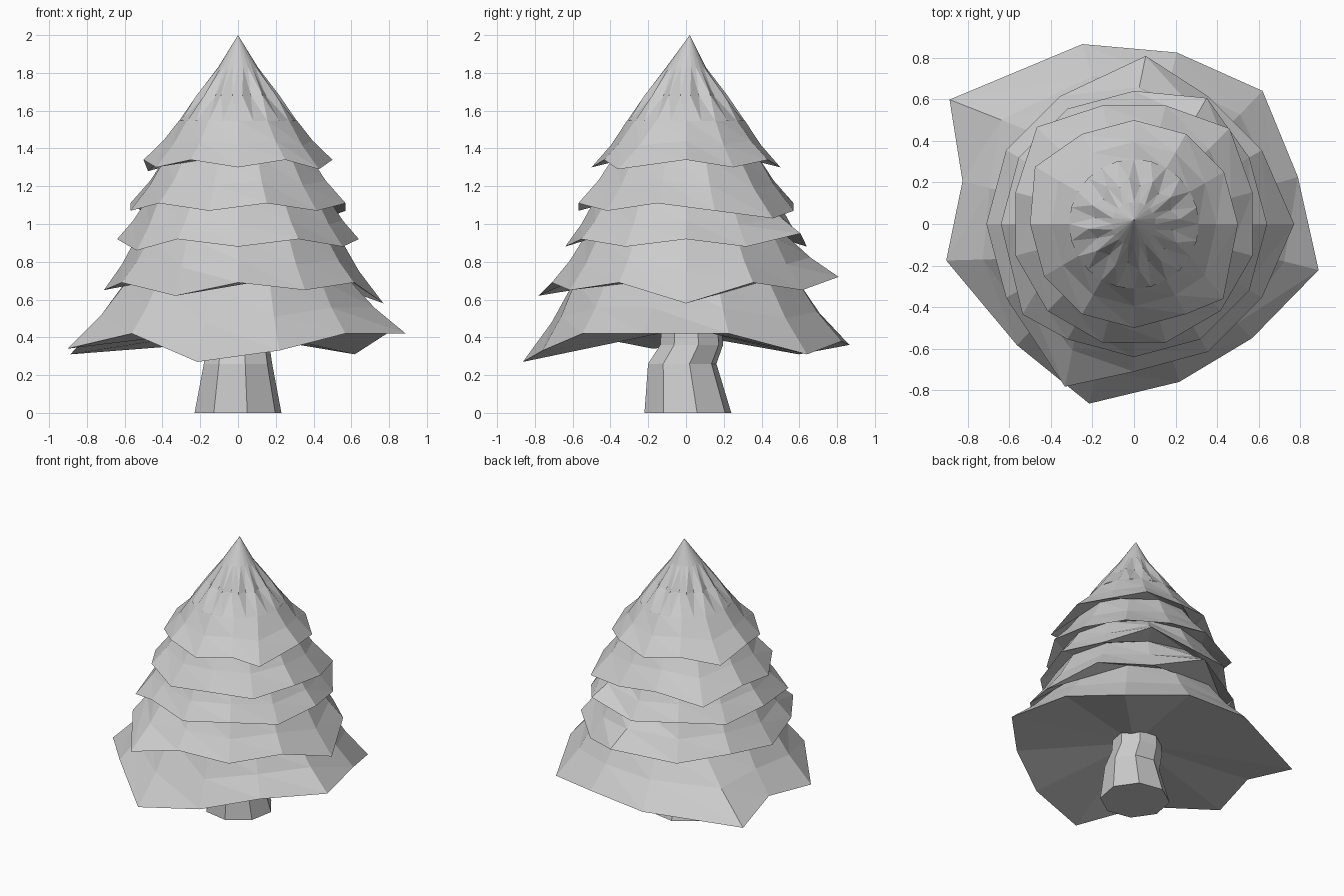
import bpy, bmesh
from math import sin, cos, radians

if "Cube" in bpy.data.objects:
    bpy.data.objects.remove(bpy.data.objects["Cube"])


def circle(n, r, z, phase=0, y=0, zigzag=0):
    """Ring of n points; zigzag pushes every other one in and out."""
    pts = []
    for i in range(n):
        a = radians(phase + 360 * i / n)
        k = r - zigzag * (-1) ** i
        pts.append((k * cos(a), y + k * sin(a), z))
    return pts


def jagged_rim(r, z, phase, wave, spikes):
    """Twelve-point rim, waving up and down, with a few longer branch tips."""
    pts = []
    for i in range(12):
        dr, dz, turn = spikes.get(i, (0, wave * (-1) ** i, 0))
        a = radians(phase + 30 * i + turn)
        pts.append(((r + dr) * cos(a), (r + dr) * sin(a), z + dz))
    return pts


def blend(a, b, side, up):
    """Ring between a and b, moved sideways and in height separately."""
    return [(p[0] + (q[0] - p[0]) * side, p[1] + (q[1] - p[1]) * side,
             p[2] + (q[2] - p[2]) * up) for p, q in zip(a, b)]


def loft(name, rings, start=None, end=None):
    """Skin rings from top to bottom, closing with fans to start / end."""
    bm = bmesh.new()
    loops = [[bm.verts.new(p) for p in r] for r in rings]
    n = len(loops[0])
    for a, b in zip(loops, loops[1:]):
        for i in range(n):
            j = (i + 1) % n
            bm.faces.new((a[i], b[i], b[j]))
            bm.faces.new((a[i], b[j], a[j]))
    for tip, loop in ((start, loops[0]), (end, loops[-1])):
        if tip:
            v = bm.verts.new(tip)
            for i in range(n):
                bm.faces.new((v, loop[i], loop[(i + 1) % n]))
    bmesh.ops.recalc_face_normals(bm, faces=bm.faces)
    mesh = bpy.data.meshes.new(name)
    bm.to_mesh(mesh)
    bm.free()
    obj = bpy.data.objects.new(name, mesh)
    bpy.context.collection.objects.link(obj)


# Trunk: slightly bent, flaring at the foot
trunk = [(.03, .16, .5), (.03, .17, .36), (-.02, .185, .26), (.01, .235, 0)]
loft("trunk", [circle(8, r, z, 12, y) for y, r, z in trunk], end=(0, 0, 0))

# Branch tiers: rim radius, height, phase, wave, longer tips (out, up, turn)
tiers = [
    (.50, 1.32, 0, .02, {5: (.05, -.04, 0), 11: (.06, -.03, -10)}),
    (.59, 1.09, 15, -.02, {1: (.06, -.06, 0), 4: (.07, -.05, 0)}),
    (.64, .90, 0, .02, {2: (.06, .05, 0), 7: (.05, -.04, 9)}),
    (.71, .67, 0, -.02,
     {0: (.06, -.09, 0), 3: (.1, .05, -4), 8: (.14, -.05, 7)}),
    (.85, .38, 16, 0,
     {0: (-.03, .04, 0), 1: (.04, -.07, 0), 3: (.05, -.02, 0),
      4: (.22, -.07, 10), 6: (.07, -.04, -5), 7: (-.04, .04, 0),
      8: (.04, -.11, 0), 9: (-.06, -.05, 0), 10: (-.06, .04, 0),
      11: (.065, .04, 0)}),
]

# Foliage: one skin running over every tier and back in under each rim
skin = []
inner, top = .31, 1.55
for r, z, phase, wave, spikes in tiers:
    shoulder = circle(12, inner, top, phase)
    rim = jagged_rim(r, z, phase, wave, spikes)
    skin += [shoulder, blend(shoulder, rim, .45, .52), rim]
    inner, top = r - .105, z + .035
loft("foliage", skin, end=(0, 0, .45))

# Tip: cone with twisted pleats
loft("tip", [circle(24, .105, 1.83),
             circle(24, .205, 1.68, -9, 0, .016),
             circle(24, .312, 1.545, -15)], start=(0, .02, 2))
